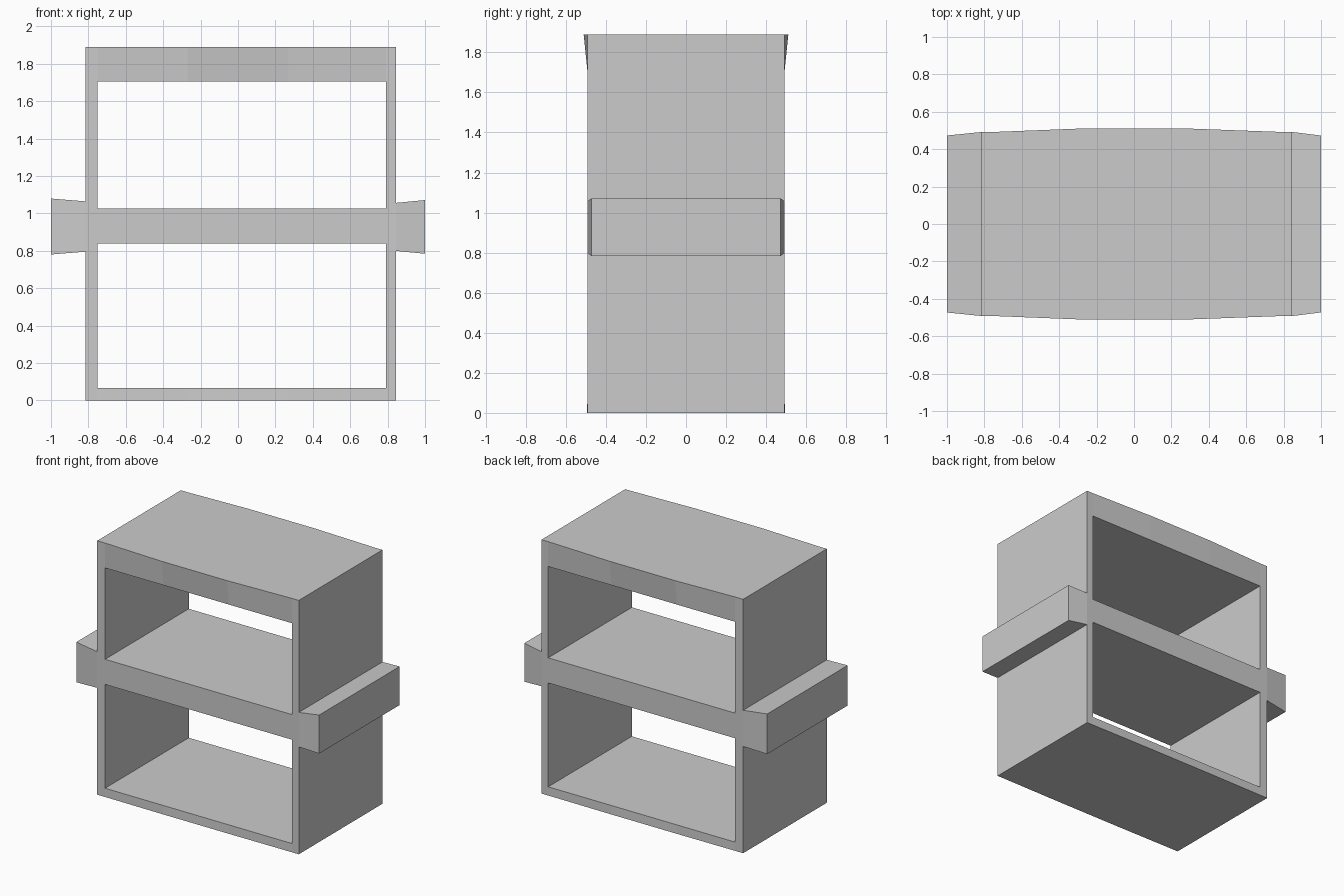
import bpy
import bmesh

cube = bpy.data.objects.get("Cube")
if cube:
    bpy.data.objects.remove(cube, do_unlink=True)

# Single light grey material
grey = bpy.data.materials.new("light grey")
grey.use_nodes = True
colour = (0.6, 0.6, 0.6, 1.0)
grey.diffuse_color = colour
grey.node_tree.nodes["Principled BSDF"].inputs["Base Color"].default_value = colour

# Layout lines of the two-bay frame with side grips
XS = [-1.0, -0.815, -0.75, -0.27, 0.27, 0.79, 0.845, 1.0]
ZS = [0.0, 0.065, 0.797, 0.838, 1.025, 1.06, 1.705, 1.89]
LAST = len(XS) - 1
GRIP_LOW, GRIP_HIGH = 2, 5
FLARE = {0: 0.003, len(ZS) - 1: 0.019}  # outward bow of bottom and top edges


def solid(i, j):
    """Whether the layout cell in column i, row j is filled."""
    if i in (0, LAST - 1):
        return GRIP_LOW <= j < GRIP_HIGH
    if i in (1, LAST - 2):
        return True
    return j in (0, 3, 6)


def position(i, j, side):
    x, z = XS[i], ZS[j]
    depth = 0.492
    if i in (0, LAST):
        # Grips taper in depth and widen in height towards their ends
        depth = 0.473
        z += {GRIP_LOW: -0.015, GRIP_HIGH: 0.015}.get(j, 0)
    elif i in (3, 4):
        depth += FLARE.get(j, 0)
    if j == GRIP_HIGH:
        z += 0.004 if x < 0 else -0.004
    elif j == GRIP_LOW:
        z += -0.002 if x < 0 else 0.002
    return x, side * depth, z


bm = bmesh.new()
verts = {}


def vert(i, j, side):
    key = (i, j, side)
    if key not in verts:
        verts[key] = bm.verts.new(position(i, j, side))
    return verts[key]


# Front and back faces, joined by walls along every open border
cells = {(i, j) for i in range(LAST) for j in range(len(ZS) - 1) if solid(i, j)}
for i, j in cells:
    corners = [(i, j), (i + 1, j), (i + 1, j + 1), (i, j + 1)]
    neighbours = [(i, j - 1), (i + 1, j), (i, j + 1), (i - 1, j)]
    for side in (-1, 1):
        bm.faces.new([vert(*c, side) for c in corners])
    for k, other in enumerate(neighbours):
        if other not in cells:
            a, b = corners[k], corners[(k + 1) % 4]
            bm.faces.new([vert(*a, -1), vert(*b, -1), vert(*b, 1), vert(*a, 1)])

bmesh.ops.recalc_face_normals(bm, faces=bm.faces)
mesh = bpy.data.meshes.new("shelf_frame")
bm.to_mesh(mesh)
bm.free()
mesh.materials.append(grey)
frame = bpy.data.objects.new("shelf_frame", mesh)
bpy.context.collection.objects.link(frame)
